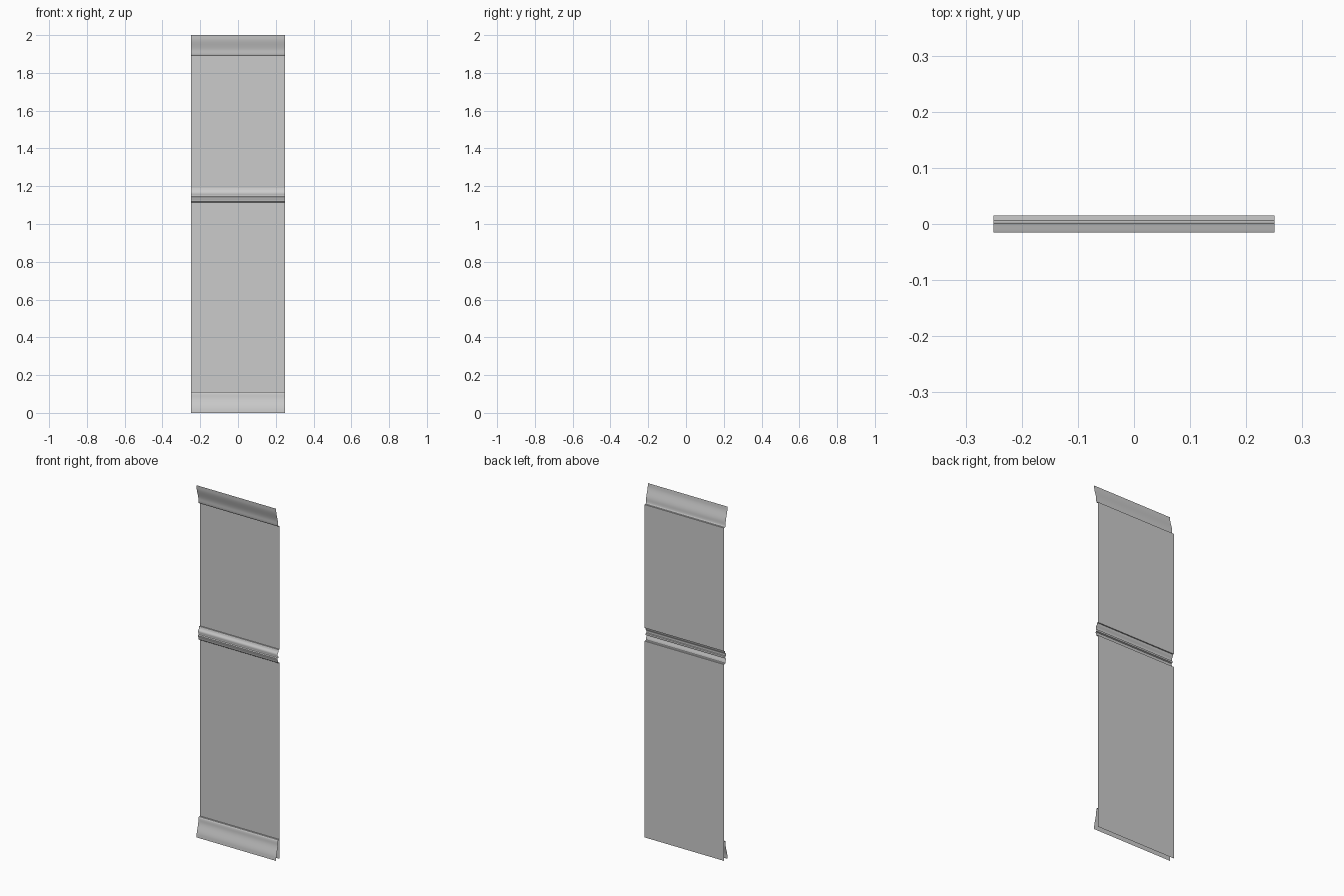
import bpy, math

if "Cube" in bpy.data.objects:
    bpy.data.objects.remove(bpy.data.objects["Cube"])

HALF = 0.25          # half the panel width
WALL_Y = 0.0155      # plane of the wall sheet


def sweep(name, profile):
    """Open strip: a (y, z) profile stretched along x, no end caps."""
    n = len(profile)
    verts = [(x, y, z) for x in (-HALF, HALF) for y, z in profile]
    faces = [(i, i + n, i + n + 1, i + 1) for i in range(n - 1)]
    mesh = bpy.data.meshes.new(name)
    mesh.from_pydata(verts, [], faces)
    obj = bpy.data.objects.new(name, mesh)
    bpy.context.collection.objects.link(obj)
    bpy.context.view_layer.objects.active = obj
    bpy.ops.object.select_all(action='DESELECT')
    obj.select_set(True)
    bpy.ops.object.shade_smooth_by_angle(angle=math.radians(35))
    return obj


def ease(a, b, steps=8):
    """Smooth S-curve from point a to point b, vertical at both ends."""
    pts = []
    for i in range(steps + 1):
        t = i / steps
        s = t * t * (3 - 2 * t)
        pts.append((a[0] + (b[0] - a[0]) * s, a[1] + (b[1] - a[1]) * t))
    return pts


# Shared moulding profile, height measured from the wall side (0) outward (0.11)
moulding = ([(WALL_Y, 0), (0.006, 0), (0.0035, 0.004), (0.002, 0.010)]
            + ease((0.0015, 0.02), (-0.0145, 0.1), 10) + [(-0.0155, 0.11)])

# Wall sheets
sweep("lower_wall", [(WALL_Y, 0), (WALL_Y, 1.115)])
sweep("upper_wall", [(WALL_Y, 1.19), (WALL_Y, 1.89)])

# Crown at the top, skirting mirrored at the bottom
sweep("crown_moulding", [(y, 1.89 + h) for y, h in moulding])
sweep("skirting_board", [(y, 0.11 - h) for y, h in reversed(moulding)])

# Chair rail: stepped bottom, lower bead, groove, upper bead
sweep("chair_rail",
      [(WALL_Y, 1.115), (0.006, 1.115), (0.003, 1.118), (0.002, 1.125),
       (0.000, 1.132), (-0.003, 1.138), (-0.003, 1.142), (0.004, 1.145),
       (0.005, 1.150), (0.004, 1.155), (-0.001, 1.157), (-0.002, 1.164),
       (0.000, 1.171), (0.005, 1.176), (0.007, 1.182), (0.009, 1.19),
       (WALL_Y, 1.19)])
